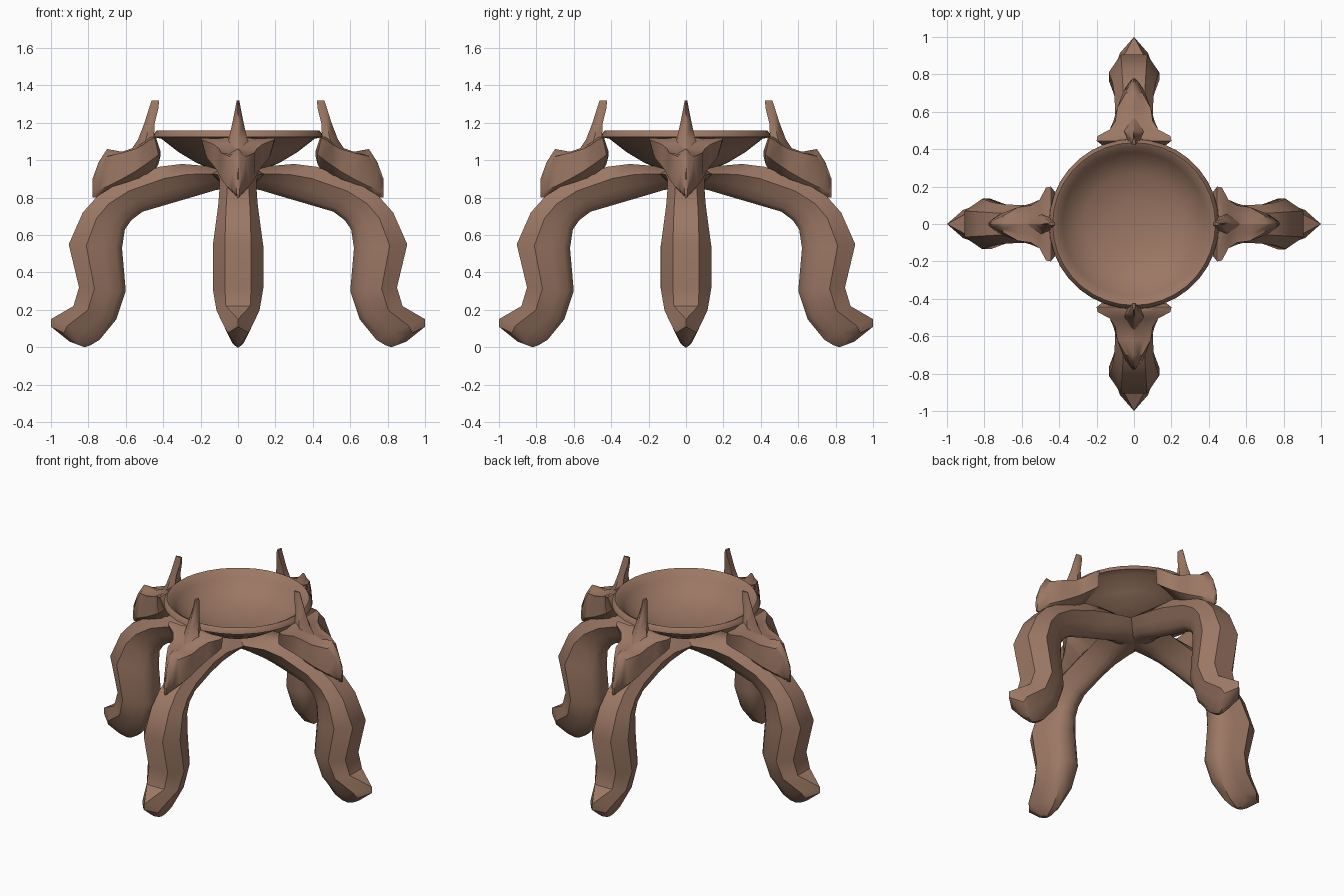
import bpy, bmesh, math
from mathutils import Matrix

mat = bpy.data.materials.new("warm brown")
mat.diffuse_color = (0.33, 0.185, 0.127, 1)


def finish(name, bm, angle=30, turn=0):
    bmesh.ops.recalc_face_normals(bm, faces=bm.faces)
    bm.transform(Matrix.Rotation(turn, 4, 'Z'))
    me = bpy.data.meshes.new(name)
    bm.to_mesh(me)
    bm.free()
    me.materials.append(mat)
    ob = bpy.data.objects.new(name, me)
    bpy.context.collection.objects.link(ob)
    bpy.ops.object.select_all(action='DESELECT')
    ob.select_set(True)
    bpy.context.view_layer.objects.active = ob
    bpy.ops.object.shade_smooth_by_angle(angle=math.radians(angle))


def loft(rings):
    """Skin a list of equal-length closed rings and cap both ends."""
    bm = bmesh.new()
    vs = [[bm.verts.new(p) for p in r] for r in rings]
    n = len(vs[0])
    for a, b in zip(vs, vs[1:]):
        for i in range(n):
            j = (i + 1) % n
            bm.faces.new((a[i], a[j], b[j], b[i]))
    bm.faces.new(vs[0])
    bm.faces.new(vs[-1][::-1])
    bmesh.ops.remove_doubles(bm, verts=bm.verts, dist=0.0005)
    return bm


def mirror_ring(half):
    """Half ring on +y, completed on -y."""
    return half + [(x, -y, z) for x, y, z in reversed(half)]


# Leg stations: outer x, z, inner x, z, half width, outer flat half width,
# inner fullness (0 = keel, 1 = square)
LEG = [(0.00, 0.95, 0.00, 0.86, 0.15, 0.07, 0.2),
       (0.18, 0.97, 0.12, 0.84, 0.14, 0.06, 0.15),
       (0.30, 0.98, 0.22, 0.81, 0.11, 0.05, 0.1),
       (0.42, 0.965, 0.34, 0.775, 0.10, 0.05, 0.1),
       (0.62, 0.89, 0.51, 0.725, 0.10, 0.055, 0.15),
       (0.75, 0.81, 0.57, 0.68, 0.105, 0.06, 0.2),
       (0.83, 0.72, 0.605, 0.63, 0.115, 0.065, 0.25),
       (0.905, 0.55, 0.62, 0.53, 0.135, 0.07, 0.3),
       (0.85, 0.32, 0.60, 0.30, 0.135, 0.07, 0.3),
       (0.88, 0.22, 0.65, 0.15, 0.115, 0.065, 0.3),
       (1.00, 0.15, 0.74, 0.04, 0.075, 0.0, 0.3),
       (1.00, 0.11, 0.79, 0.01, 0.055, 0.0, 0.25),
       (0.90, 0.03, 0.82, 0.00, 0.02, 0.0, 0.2)]


def leg_ring(s):
    ox, oz, ix, iz, w, wo, k = s
    at = lambda t, y: (ox + (ix - ox) * t, y, oz + (iz - oz) * t)
    return mirror_ring([at(0, wo), at(0.33, w), at(0.65, w * (0.6 + 0.6 * k)),
                        at(0.88, w * (0.3 + k)), at(1, w * k)])


# Bracket stations: x, top z, wing width, wing z, low width, low z, keel z
BRACKET = [(0.435, 1.12, 0.185, 1.11, 0.16, 1.05, 1.02),
           (0.445, 1.13, 0.20, 1.12, 0.175, 1.03, 0.98),
           (0.47, 1.13, 0.195, 1.11, 0.165, 1.01, 0.93),
           (0.505, 1.11, 0.13, 1.085, 0.13, 0.97, 0.88),
           (0.55, 1.07, 0.10, 1.06, 0.11, 0.94, 0.84),
           (0.62, 1.045, 0.09, 1.04, 0.09, 0.90, 0.81),
           (0.70, 1.06, 0.045, 1.02, 0.06, 0.86, 0.80),
           (0.745, 0.99, 0.025, 0.94, 0.035, 0.84, 0.80),
           (0.778, 0.90, 0.008, 0.87, 0.008, 0.83, 0.80)]


def bracket_ring(s):
    x, zt, w, zw, wl, zl, zb = s
    xl = x - (0.02 if x < 0.5 else 0)    # wings tuck in under the bowl
    return mirror_ring([(x, 0.004, zt), (x, w * 0.55, zt * 0.5 + zw * 0.5 - 0.01),
                        (x, w, zw), (xl, wl, zl), (xl, 0.004, zb)])


# Horn stations: inner x, outer x, half width, z
HORN = [(0.44, 0.575, 0.075, 1.05), (0.45, 0.535, 0.05, 1.11),
        (0.445, 0.50, 0.03, 1.20), (0.425, 0.475, 0.014, 1.28),
        (0.422, 0.462, 0.007, 1.32)]


def horn_ring(s):
    a, b, w, z = s
    return mirror_ring([(b, 0.002, z), (a + (b - a) * 0.5, w, z), (a, w * 0.75, z)])


for i, side in enumerate(("right", "back", "left", "front")):
    turn = i * math.pi / 2
    finish(side + "_leg", loft([leg_ring(s) for s in LEG]), 40, turn)
    finish(side + "_bracket", loft([bracket_ring(s) for s in BRACKET]), 50, turn)
    finish(side + "_horn", loft([horn_ring(s) for s in HORN]), 50, turn)

# Bowl: lathed profile, outside bottom up over the rim to inside bottom
PROFILE = [(0, 0.93), (0.12, 0.945), (0.22, 0.985), (0.32, 1.045), (0.41, 1.115),
           (0.455, 1.125), (0.452, 1.14), (0.435, 1.16), (0.415, 1.15),
           (0.385, 1.115), (0.345, 1.07), (0.27, 1.025), (0.14, 0.99), (0, 0.98)]
bm = bmesh.new()
pts = [bm.verts.new((r, 0, z)) for r, z in PROFILE]
edges = [bm.edges.new(p) for p in zip(pts, pts[1:])]
bmesh.ops.spin(bm, geom=pts + edges, cent=(0, 0, 0), axis=(0, 0, 1),
               angle=2 * math.pi, steps=36)
bmesh.ops.remove_doubles(bm, verts=bm.verts, dist=0.0005)
finish("bowl", bm, 44)
